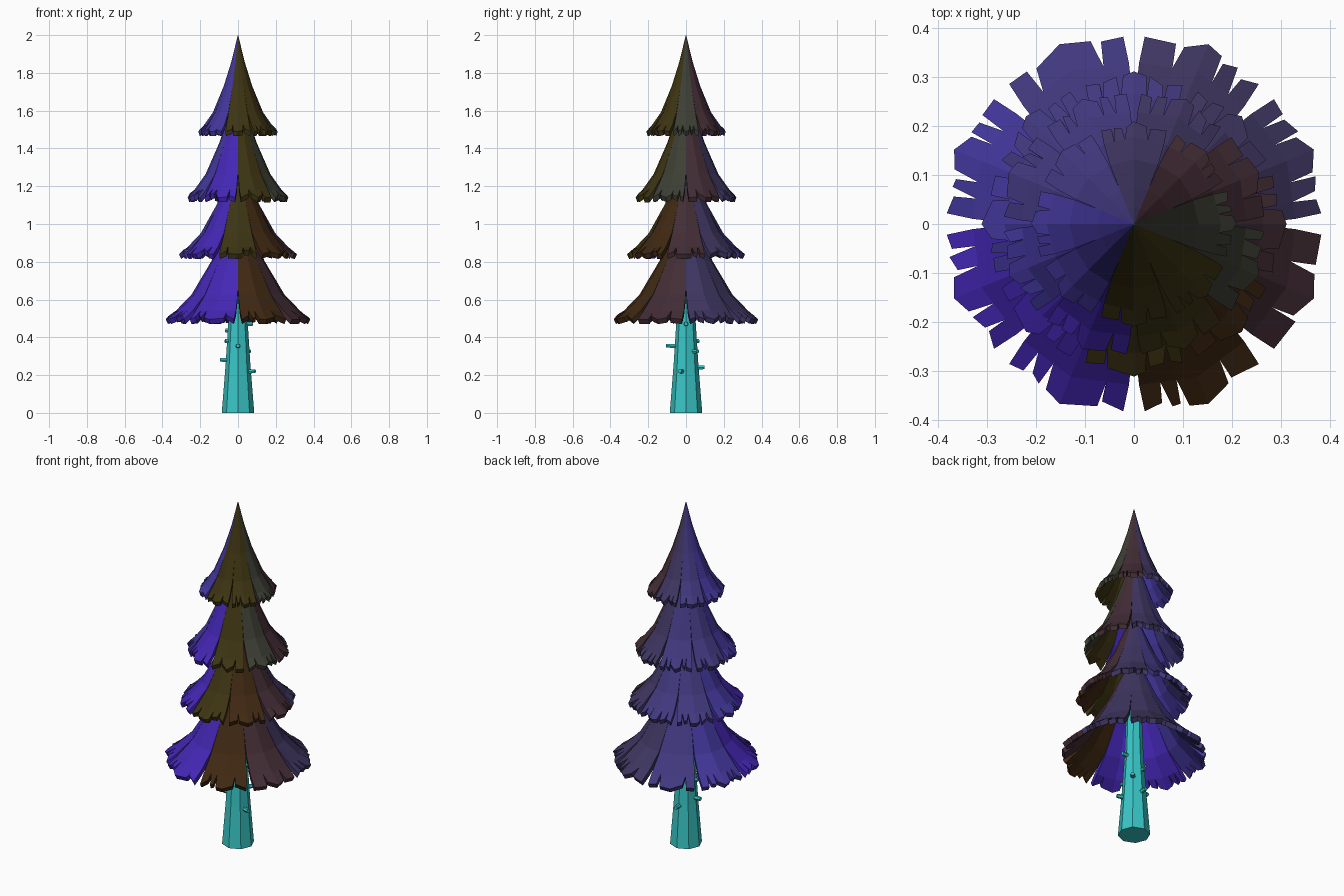
import bpy, bmesh, math, random
from mathutils import Vector, Matrix

random.seed(4)
cube = bpy.data.objects.get("Cube")
if cube:
    bpy.data.objects.remove(cube)


def material(name, rgb):
    m = bpy.data.materials.new(name)
    m.use_nodes = True
    color = (*rgb, 1)
    m.diffuse_color = color
    m.node_tree.nodes["Principled BSDF"].inputs["Base Color"].default_value = color
    return m


MATS = {
    "teal": material("teal bark", (0.04, 0.56, 0.56)),
    "olive": material("olive", (0.047, 0.034, 0.006)),
    "brown": material("dark brown", (0.05, 0.021, 0.006)),
    "moss": material("grey green", (0.046, 0.048, 0.033)),
    "plum": material("plum", (0.056, 0.026, 0.036)),
    "slate": material("slate purple", (0.05, 0.037, 0.12)),
    "violet": material("slate violet", (0.052, 0.04, 0.21)),
    "indigo": material("indigo", (0.055, 0.038, 0.33)),
    "blue": material("bright blue", (0.058, 0.02, 0.46)),
}


def finish(bm, name, mat):
    bmesh.ops.recalc_face_normals(bm, faces=bm.faces)
    mesh = bpy.data.meshes.new(name)
    bm.to_mesh(mesh)
    bm.free()
    mesh.materials.append(MATS[mat])
    ob = bpy.data.objects.new(name, mesh)
    bpy.context.collection.objects.link(ob)
    return ob


# Frond outline: share of radius, share of drop, share of full width
PROFILE = [(0.004, 0.0, 1), (0.17, 0.28, 1), (0.36, 0.53, 1),
           (0.63, 0.80, 0.98), (0.85, 0.93, 0.91), (1.0, 1.0, 0.84)]


def notch_columns():
    """Notch positions on one half of a frond, from ridge to edge."""
    if random.random() < 0.5:
        return [random.uniform(0.42, 0.62)]
    return [random.uniform(0.28, 0.38), random.uniform(0.62, 0.72)]


def frond(name, radius, top, drop, angle, mat):
    """Folded leaf panel with a centre ridge and a notched lower edge."""
    left = [-u for u in reversed(notch_columns())]
    cols = [-1] + left + [0] + notch_columns() + [1]
    bm = bmesh.new()
    turn = Matrix.Rotation(angle, 3, "Z")

    def vert(row, u, stretch=1.0):
        r, d, w = PROFILE[row]
        r *= radius * stretch
        z = top - drop * d * stretch
        return bm.verts.new(turn @ Vector((r * (1 - 0.09 * abs(u)), u * w * r * 0.378, z)))

    last = len(PROFILE) - 1
    grid = [[vert(i, u) for u in cols] for i in range(last)]
    # Lower row: every notch splits its column in two
    tips = []
    for u in cols:
        if u in (-1, 0, 1):
            v = vert(last, u)
            tips.append((v, v))
        else:
            gap = random.uniform(0.03, 0.08)
            tips.append((vert(last, u - gap, random.uniform(0.96, 1.0)),
                         vert(last, u + gap, random.uniform(0.96, 1.0))))
    for j in range(len(cols) - 1):
        for i in range(last - 1):
            bm.faces.new((grid[i + 1][j], grid[i + 1][j + 1], grid[i][j + 1], grid[i][j]))
        bm.faces.new((tips[j][1], tips[j + 1][0], grid[-1][j + 1], grid[-1][j]))
    # Thickness, moved down and inward so it stays inside the cone
    ext = bmesh.ops.extrude_face_region(bm, geom=bm.faces[:], use_keep_orig=True)
    for v in ext["geom"]:
        if isinstance(v, bmesh.types.BMVert):
            v.co = Vector((v.co.x * 0.965, v.co.y * 0.965, v.co.z - 0.025))
    finish(bm, name, mat)


# Tiers: radius, top, drop, first angle, colours counter-clockwise from the front
TIERS = [
    ("crown", 0.21, 2.0, 0.51, 270,
     "olive olive moss plum slate violet indigo indigo"),
    ("upper", 0.277, 1.76, 0.62, 292.5,
     "olive moss plum slate violet violet indigo blue"),
    ("middle", 0.312, 1.40, 0.56, 270,
     "olive brown plum slate violet violet indigo blue"),
    ("lower", 0.398, 1.15, 0.655, 292.5,
     "brown plum slate slate violet indigo blue blue"),
]
for tier, radius, top, drop, start, colors in TIERS:
    for k, mat in enumerate(colors.split()):
        frond(f"{tier}_frond_{k + 1}", radius, top, drop, math.radians(start + 45 * k), mat)

# Eight-sided trunk flaring at the foot
bm = bmesh.new()
rings = []
for r, z in [(0.086, 0), (0.066, 0.25), (0.05, 0.5), (0.036, 0.9), (0.008, 1.75)]:
    rings.append([bm.verts.new((r * math.cos(math.tau * i / 8), r * math.sin(math.tau * i / 8), z))
                  for i in range(8)])
for a, b in zip(rings, rings[1:]):
    for i in range(8):
        j = (i + 1) % 8
        bm.faces.new((a[i], a[j], b[j], b[i]))
bm.faces.new(rings[0][::-1])
bm.faces.new(rings[-1])
finish(bm, "trunk", "teal")

# Broken twig stubs: angle, height, reach
STUBS = [(-20, 0.22, 0.097), (270, 0.355, 0.105), (90, 0.24, 0.097), (45, 0.325, 0.088),
         (0, 0.47, 0.08), (180, 0.28, 0.095), (190, 0.38, 0.07), (165, 0.435, 0.068),
         (100, 0.38, 0.07)]
for n, (deg, z, reach) in enumerate(STUBS):
    bm = bmesh.new()
    place = (Matrix.Translation((0, 0, z)) @ Matrix.Rotation(math.radians(deg), 4, "Z")
             @ Matrix.Translation((reach - 0.03, 0, 0)) @ Matrix.Rotation(math.radians(88), 4, "Y"))
    bmesh.ops.create_cone(bm, cap_ends=True, segments=6, radius1=0.014, radius2=0.011,
                          depth=0.06, matrix=place)
    finish(bm, f"twig_stub_{n + 1}", "teal")
